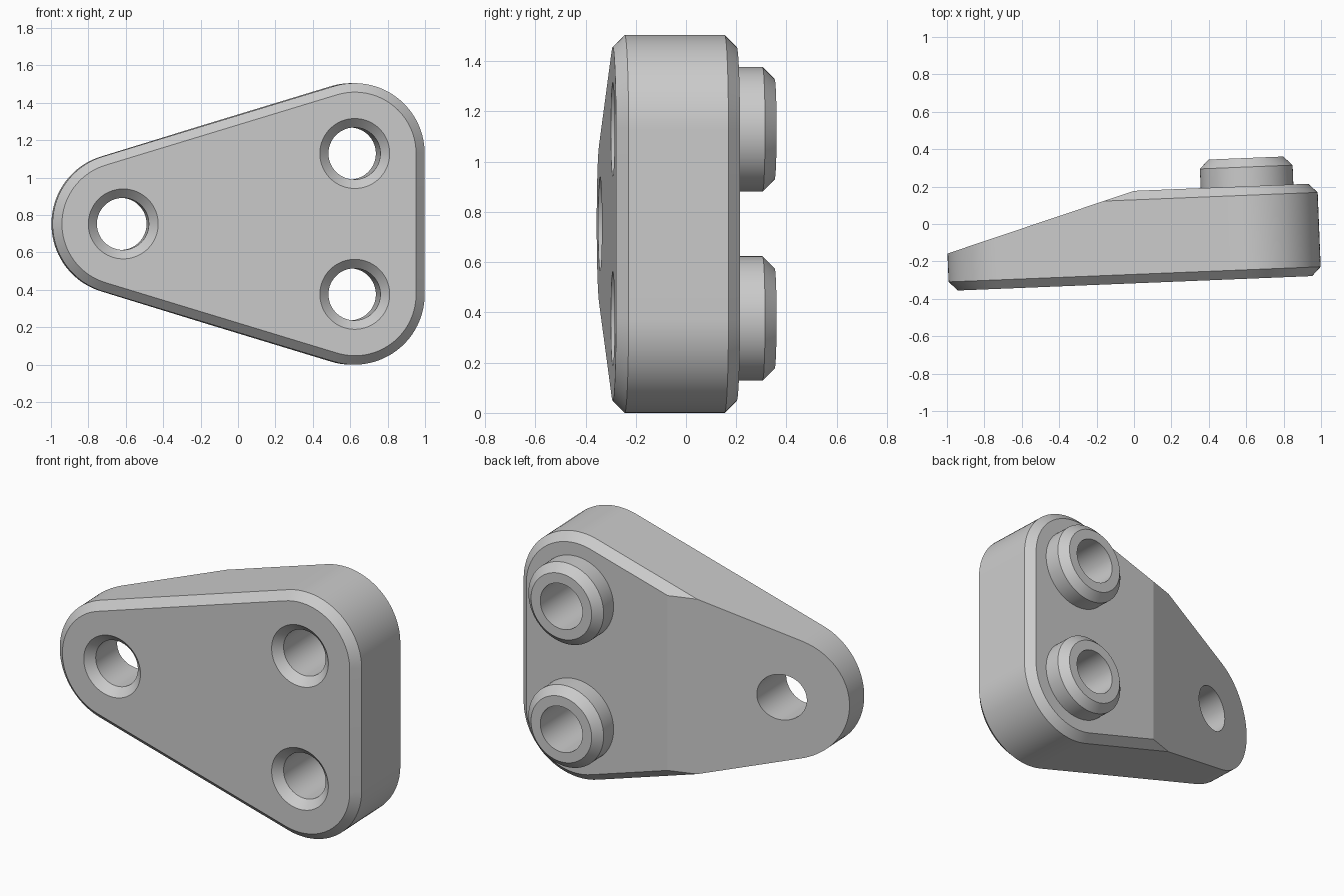
import bpy, bmesh
from math import sin, cos, pi, atan2, radians
from mathutils import Matrix, Vector

if "Cube" in bpy.data.objects:
    bpy.data.objects.remove(bpy.data.objects["Cube"])

# Local frame: x along the plate, y through its thickness, turned slightly about z at the end
TURN = radians(2.33)
FRONT, BACK, CH = -0.317, 0.177, 0.048
XL, XR, ZM, ZH, R = -0.627, 0.612, 0.7525, 0.3765, 0.376
SEG = 96


def outline(r, y):
    """Rounded triangle: hull of three equal circles."""
    t = pi / 2 + atan2(ZH, XR - XL)
    arcs = [(XR, ZM + ZH, 0, t, 28), (XL, ZM, t, 2 * pi - t, 40),
            (XR, ZM - ZH, 2 * pi - t, 2 * pi, 28)]
    return [Vector((x + r * cos(a + (b - a) * i / n), y, z + r * sin(a + (b - a) * i / n)))
            for x, z, a, b, n in arcs for i in range(n + 1)]


def circle(x, z, r, y):
    return [Vector((x + r * cos(2 * pi * i / SEG), y, z + r * sin(2 * pi * i / SEG)))
            for i in range(SEG)]


def loft(name, rings, cut=None):
    """Closed solid skinned over matching rings, optionally sliced by a plane."""
    bm = bmesh.new()
    loops = [[bm.verts.new(p) for p in ring] for ring in rings]
    for a, b in zip(loops, loops[1:]):
        for i in range(len(a)):
            j = (i + 1) % len(a)
            bm.faces.new((a[i], a[j], b[j], b[i]))
    bm.faces.new(loops[0])
    bm.faces.new(loops[-1])
    if cut:
        bmesh.ops.bisect_plane(bm, geom=bm.verts[:] + bm.edges[:] + bm.faces[:],
                               plane_co=cut[0], plane_no=cut[1], clear_outer=True)
        bmesh.ops.holes_fill(bm, edges=[e for e in bm.edges if e.is_boundary])
    bmesh.ops.recalc_face_normals(bm, faces=bm.faces)
    mesh = bpy.data.meshes.new(name)
    bm.to_mesh(mesh)
    bm.free()
    ob = bpy.data.objects.new(name, mesh)
    bpy.context.collection.objects.link(ob)
    return ob


def combine(target, tool, operation):
    mod = target.modifiers.new(operation, 'BOOLEAN')
    mod.object, mod.operation, mod.solver = tool, operation, 'EXACT'
    bpy.context.view_layer.objects.active = target
    bpy.ops.object.modifier_apply(modifier=mod.name)
    bpy.data.objects.remove(tool)


# Chamfered plate with the sloping back of the narrow end
plate = loft("bracket_plate",
             [outline(R - CH, FRONT), outline(R, FRONT + CH),
              outline(R, BACK - CH), outline(R - CH, BACK)],
             cut=(Vector((0.007, BACK, 0)), Vector((-0.295, 1.012, 0)).normalized()))

# Two chamfered bosses on the back
for z in (ZM - ZH, ZM + ZH):
    boss = loft("boss", [circle(XR, z, r, y) for r, y in
                         ((0.248, 0.0), (0.248, 0.28), (0.2, 0.328))])
    combine(plate, boss, 'UNION')

# Three countersunk through holes
for x, z in ((XL, ZM), (XR, ZM - ZH), (XR, ZM + ZH)):
    drill = loft("drill", [circle(x, z, r, y) for r, y in
                           ((0.287, FRONT - 0.1), (0.139, FRONT + CH), (0.139, 0.6))])
    drill.hide_render = True
    combine(plate, drill, 'DIFFERENCE')

# Final turn and shading
plate.data.transform(Matrix.Rotation(TURN, 4, 'Z'))
bpy.ops.object.select_all(action='DESELECT')
plate.select_set(True)
bpy.context.view_layer.objects.active = plate
bpy.ops.object.shade_smooth_by_angle(angle=radians(12))
